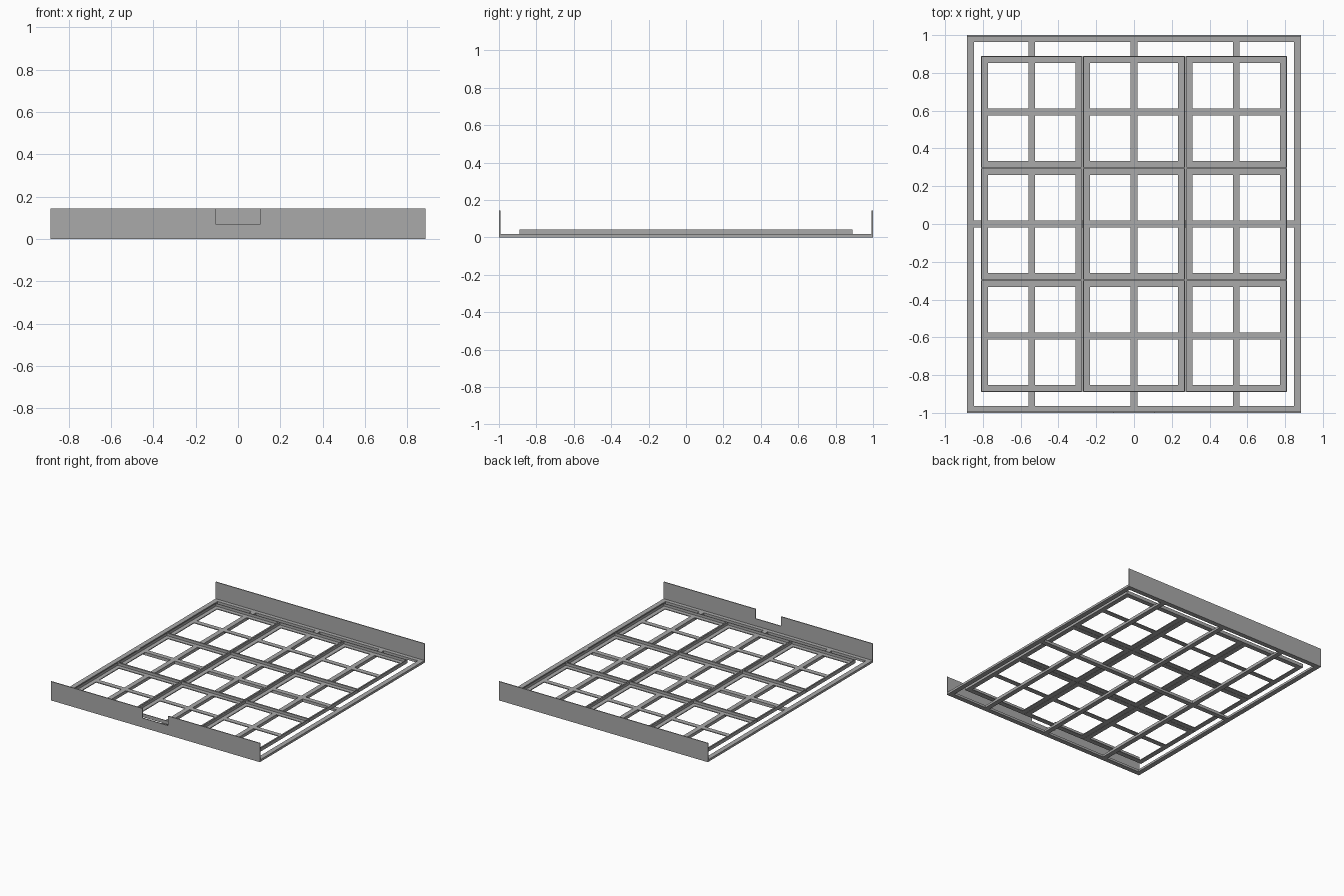
import bpy, bmesh

if "Cube" in bpy.data.objects:
    bpy.data.objects.remove(bpy.data.objects["Cube"])

steel = bpy.data.materials.new("grey_steel")
steel.diffuse_color = (0.40, 0.40, 0.40, 1)
steel.use_nodes = True
steel.node_tree.nodes["Principled BSDF"].inputs["Base Color"].default_value = steel.diffuse_color


def box(bm, x0, x1, y0, y1, z0, z1):
    geom = bmesh.ops.create_cube(bm, size=1)
    for v in geom["verts"]:
        v.co = (x0 if v.co.x < 0 else x1,
                y0 if v.co.y < 0 else y1,
                z0 if v.co.z < 0 else z1)


def finish(name, bm):
    mesh = bpy.data.meshes.new(name)
    bm.to_mesh(mesh)
    bm.free()
    mesh.materials.append(steel)
    obj = bpy.data.objects.new(name, mesh)
    bpy.context.collection.objects.link(obj)
    return obj


def grid(bm, hx, hy, w, bars_x, z0, z1):
    """Flat rectangular frame with upright bars and one middle crossbar."""
    ups = [-hx + w / 2] + bars_x + [hx - w / 2]
    for s in (-1, 1):
        box(bm, -hx, hx, min(s * hy, s * (hy - w)), max(s * hy, s * (hy - w)), z0, z1)
    for x in ups:
        box(bm, x - w / 2, x + w / 2, -hy + w, hy - w, z0, z1)
    for a, b in zip(ups, ups[1:]):
        box(bm, a + w / 2, b - w / 2, -w / 2, w / 2, z0, z1)


HX, HY, W = 0.885, 1.0, 0.037
T = 0.017                 # base thickness
TOP, WALL = 0.145, 0.007  # end walls
PX, PY = 0.5413, 0.5933   # panel pitch

# base frame
bm = bmesh.new()
grid(bm, HX, HY, W, [-PX, 0, PX], 0, T)
finish("base_frame", bm)

# back wall, full height
bm = bmesh.new()
box(bm, -HX, HX, HY - WALL, HY, 0, TOP)
finish("back_wall", bm)

# front wall with a notch in the middle
bm = bmesh.new()
N, NZ = 0.107, 0.072
outline = [(-HX, 0), (HX, 0), (HX, TOP), (N, TOP), (N, NZ), (-N, NZ), (-N, TOP), (-HX, TOP)]
face = bm.faces.new([bm.verts.new((x, -HY, z)) for x, z in outline])
ext = bmesh.ops.extrude_face_region(bm, geom=[face])
bmesh.ops.translate(bm, vec=(0, WALL, 0),
                    verts=[v for v in ext["geom"] if isinstance(v, bmesh.types.BMVert)])
bmesh.ops.recalc_face_normals(bm, faces=bm.faces)
finish("front_wall", bm)

# tray panel: thin flange grid with a raised lip around its edge
bm = bmesh.new()
px, py, lip = PX / 2 - 0.001, PY / 2 - 0.001, 0.005
grid(bm, px, py, W, [0], T, T + 0.006)
for s in (-1, 1):
    xs = sorted((s * px, s * (px - lip)))
    ys = sorted((s * py, s * (py - lip)))
    box(bm, xs[0], xs[1], -py, py, T, 0.043)
    box(bm, -px + lip, px - lip, ys[0], ys[1], T, 0.043)
panel = finish("tray_panel", bm)

# three by three array of panels
for i in range(3):
    for j in range(3):
        p = panel if i == j == 0 else bpy.data.objects.new("tray_panel", panel.data)
        if p is not panel:
            bpy.context.collection.objects.link(p)
        p.location = ((i - 1) * PX, (j - 1) * PY, 0)
